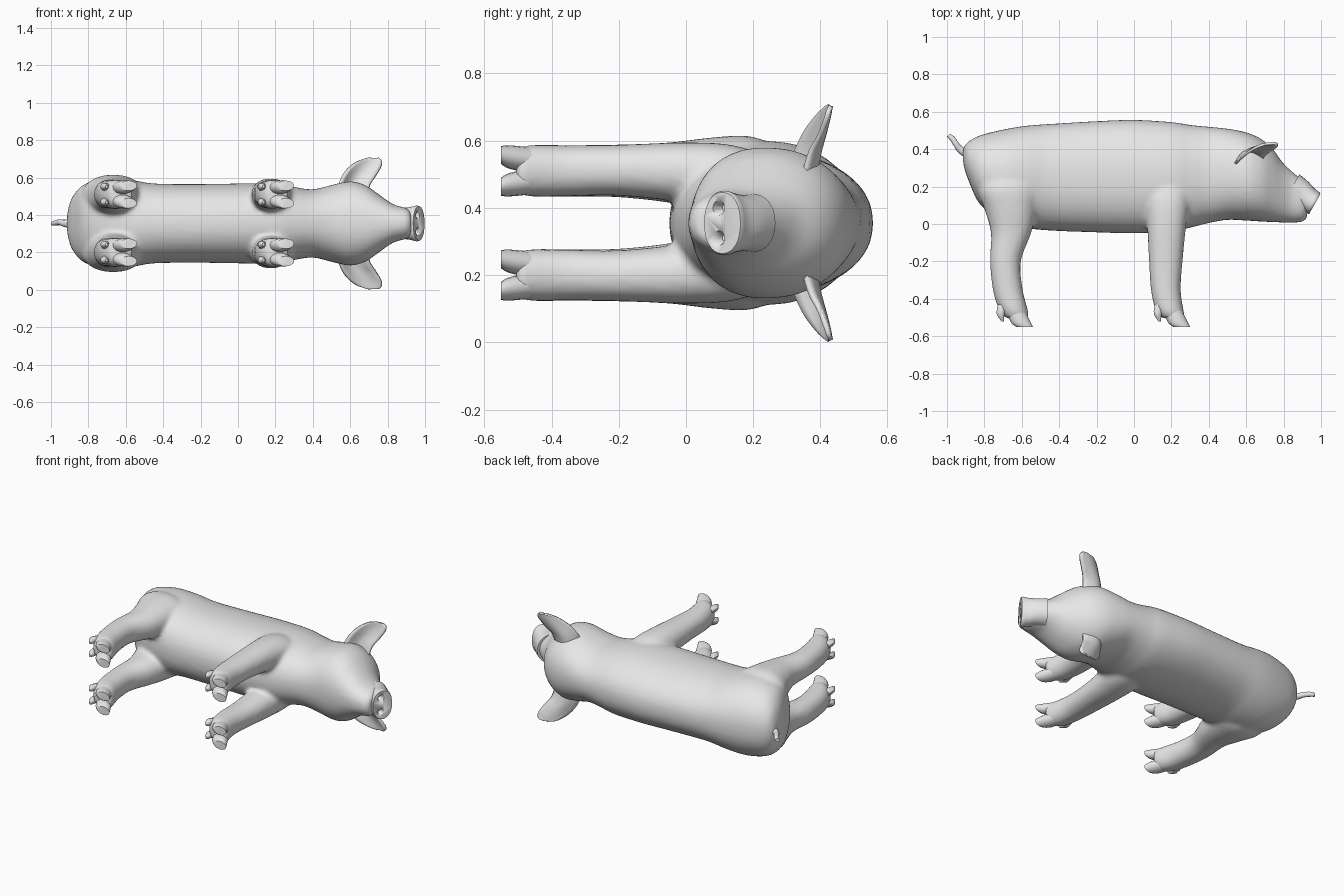
import bpy, bmesh, math
from mathutils import Vector

cube = bpy.data.objects.get("Cube")
if cube:
    bpy.data.objects.remove(cube, do_unlink=True)

MID = 0.355  # height of the symmetry plane: the animal lies on its side

skin = bpy.data.materials.new("pale_grey")
skin.use_nodes = True
skin.diffuse_color = (0.8, 0.8, 0.8, 1)
skin.node_tree.nodes["Principled BSDF"].inputs["Base Color"].default_value = (0.8, 0.8, 0.8, 1)


def resample(rows, steps):
    """Smooth curve through rows of numbers (Catmull-Rom)."""
    out = []
    for i in range(len(rows) - 1):
        a, b, c, d = rows[max(i - 1, 0)], rows[i], rows[i + 1], rows[min(i + 2, len(rows) - 1)]
        for s in range(steps):
            t = s / steps
            out.append([0.5 * (2 * q + (r - p) * t + (2 * p - 5 * q + 4 * r - w) * t * t
                               + (3 * q - p - 3 * r + w) * t ** 3)
                        for p, q, r, w in zip(a, b, c, d)])
    return out + [list(rows[-1])]


def loft(bm, rings, n=32, power=2.0, egg=0.0):
    """Closed tube through rings of (centre, u axis, v axis)."""
    loops = []
    for c, u, v in rings:
        loop = []
        for k in range(n):
            a = 2 * math.pi * k / n
            s, co = math.sin(a), math.cos(a)
            su = math.copysign(abs(s) ** (2 / power), s)
            sv = math.copysign(abs(co) ** (2 / power), co) * (1 - egg * s)
            loop.append(bm.verts.new(Vector(c) + Vector(u) * su + Vector(v) * sv))
        loops.append(loop)
    faces = [bm.faces.new((p[k], p[(k + 1) % n], q[(k + 1) % n], q[k]))
             for p, q in zip(loops, loops[1:]) for k in range(n)]
    faces += [bm.faces.new(loops[0]), bm.faces.new(loops[-1])]
    bmesh.ops.recalc_face_normals(bm, faces=faces)


def finish(bm, name, angle=40):
    mesh = bpy.data.meshes.new(name)
    bmesh.ops.recalc_face_normals(bm, faces=bm.faces)
    bm.to_mesh(mesh)
    bm.free()
    mesh.materials.append(skin)
    ob = bpy.data.objects.new(name, mesh)
    bpy.context.collection.objects.link(ob)
    bpy.ops.object.select_all(action='DESELECT')
    ob.select_set(True)
    bpy.context.view_layer.objects.active = ob
    bpy.ops.object.shade_smooth_by_angle(angle=math.radians(angle))
    return ob


def limb_rings(rows, side, steps=4):
    """Rows of (y, x low, x high, offset from mid plane, half thickness)."""
    return [(((lo + hi) / 2, y, MID + side * off), ((hi - lo) / 2, 0, 0), (0, 0, hz))
            for y, lo, hi, off, hz in resample(rows, steps)]


# Torso and head: x, back line, belly line, half width
TORSO = [(-.915, .40, .34, .03), (-.905, .42, .29, .09), (-.88, .445, .22, .15),
         (-.82, .475, .10, .21), (-.70, .505, .02, .242), (-.58, .525, -.02, .235),
         (-.45, .535, -.035, .213), (-.2, .55, -.045, .21), (0, .557, -.05, .213),
         (.2, .545, -.04, .213), (.3, .53, -.02, .195), (.4, .52, .005, .182),
         (.5, .51, .022, .205), (.6, .49, .018, .225), (.68, .455, .013, .205),
         (.74, .405, .01, .165), (.79, .335, .008, .128), (.84, .285, .006, .098),
         (.90, .235, .012, .082), (.925, .20, .03, .06)]

# Legs: y, x low, x high, offset from mid plane, half thickness
FRONT_LEG = [(.30, .09, .28, .115, .06), (.15, .06, .30, .13, .10), (0, .07, .28, .15, .09),
             (-.2, .08, .26, .157, .076), (-.35, .09, .25, .155, .076),
             (-.46, .115, .265, .155, .077), (-.505, .155, .275, .155, .068)]
HIND_LEG = [(.32, -.78, -.56, .105, .10), (.2, -.84, -.50, .135, .122), (.08, -.80, -.52, .145, .11),
            (-.05, -.765, -.55, .15, .09), (-.2, -.77, -.605, .155, .079),
            (-.35, -.755, -.595, .155, .077), (-.45, -.725, -.57, .155, .078),
            (-.505, -.685, -.56, .155, .068)]

bm = bmesh.new()
loft(bm, [((x, (t + b) / 2, MID), (0, (t - b) / 2, 0), (0, 0, w)) for x, t, b, w in resample(TORSO, 4)],
     40, 2.2, 0.06)
for side in (1, -1):
    for leg in (FRONT_LEG, HIND_LEG):
        loft(bm, limb_rings(leg, side), 24, 2.2)
body = finish(bm, "body")
remesh = body.modifiers.new("blend_parts", 'REMESH')
remesh.mode = 'VOXEL'
remesh.voxel_size = 0.013
remesh.use_smooth_shade = True
smooth = body.modifiers.new("soften", 'SMOOTH')
smooth.factor = 0.5
smooth.iterations = 6

# Snout with a slanted flat disc and two nostril pits
normal, up = Vector((.87, -.49, 0)), Vector((.49, .87, 0))
tip = Vector((.967, .108, MID))
bm = bmesh.new()
loft(bm, [(tip - normal * d + up * lift, up * ru, (0, 0, rz)) for d, lift, ru, rz in
          resample([(.15, .012, .085, .088), (.09, .008, .078, .084), (.04, .002, .068, .09),
                    (.012, 0, .066, .096), (0, 0, .062, .091)], 3)], 32, 2.2)
snout = finish(bm, "snout")
bm = bmesh.new()
for side in (1, -1):
    c = tip + Vector((0, 0, side * .045)) - up * .012
    loft(bm, [(c + normal * d, up * r, (0, 0, r * 1.1)) for d, r in ((-.035, .008), (.01, .024))], 10)
pits = finish(bm, "nostril_cutter")
pits.hide_render = True
cut = snout.modifiers.new("nostrils", 'BOOLEAN')
cut.operation = 'DIFFERENCE'
cut.object = pits
bpy.context.view_layer.objects.active = snout
bpy.ops.object.modifier_apply(modifier=cut.name)
bpy.data.objects.remove(pits, do_unlink=True)

# Ears: back edge, front edge and arch, from root to tip
EAR = [(.53, .30, .50, .69, .35, .50, .06), (.545, .325, .57, .705, .37, .565, .05),
       (.575, .355, .63, .735, .395, .61, .035), (.62, .39, .675, .765, .415, .66, .02),
       (.665, .415, .698, .768, .425, .69, .008), (.70, .428, .704, .752, .432, .703, 0)]
for side, label in ((1, "upper"), (-1, "lower")):
    bm = bmesh.new()
    rows = []
    for bx, by, bz, fx, fy, fz, arch in resample(EAR, 3):
        row = []
        for j in range(9):
            t = j / 8
            p = Vector((bx, by, bz)).lerp(Vector((fx, fy, fz)), t)
            p += Vector((-.3, .95, 0)) * arch * math.sin(math.pi * t)
            p.z = MID + side * (p.z - MID)
            row.append(bm.verts.new(p))
        rows.append(row)
    for p, q in zip(rows, rows[1:]):
        for j in range(8):
            bm.faces.new((p[j], p[j + 1], q[j + 1], q[j]))
    ear = finish(bm, label + "_ear", 60)
    thick = ear.modifiers.new("thickness", 'SOLIDIFY')
    thick.thickness = 0.014
    thick.offset = 0

# Cloven hooves and dewclaws, measured back from the hoof tip
for tip_x, end in ((.30, "front"), (-.54, "hind")):
    for side, label in ((1, "upper"), (-1, "lower")):
        bm = bmesh.new()
        for toe in (-1, 1):
            rows = [(-.43, -.165, -.06, .155 + toe * .03, .036), (-.49, -.135, -.03, .155 + toe * .036, .037),
                    (-.53, -.115, -.01, .155 + toe * .042, .034), (-.55, -.09, 0, .155 + toe * .047, .027)]
            loft(bm, limb_rings([(y, tip_x + a, tip_x + b, o, h) for y, a, b, o, h in rows], side), 16)
            claw = [(-.43, -.19, -.13, .155 + toe * .035, .022), (-.48, -.195, -.15, .155 + toe * .042, .02),
                    (-.52, -.17, -.155, .155 + toe * .042, .008)]
            loft(bm, limb_rings([(y, tip_x + a, tip_x + b, o, h) for y, a, b, o, h in claw], side), 10)
        finish(bm, f"{end}_{label}_hoof")

# Tail: x, y, z, radius
TAIL = [(-.88, .37, MID, .028), (-.925, .395, MID, .02), (-.95, .425, MID + .006, .016),
        (-.97, .455, MID + .004, .015), (-.992, .475, MID, .012)]
bm = bmesh.new()
loft(bm, [((x, y, z), (r * .75, r * .65, 0), (0, 0, r)) for x, y, z, r in resample(TAIL, 4)], 12)
finish(bm, "tail")
